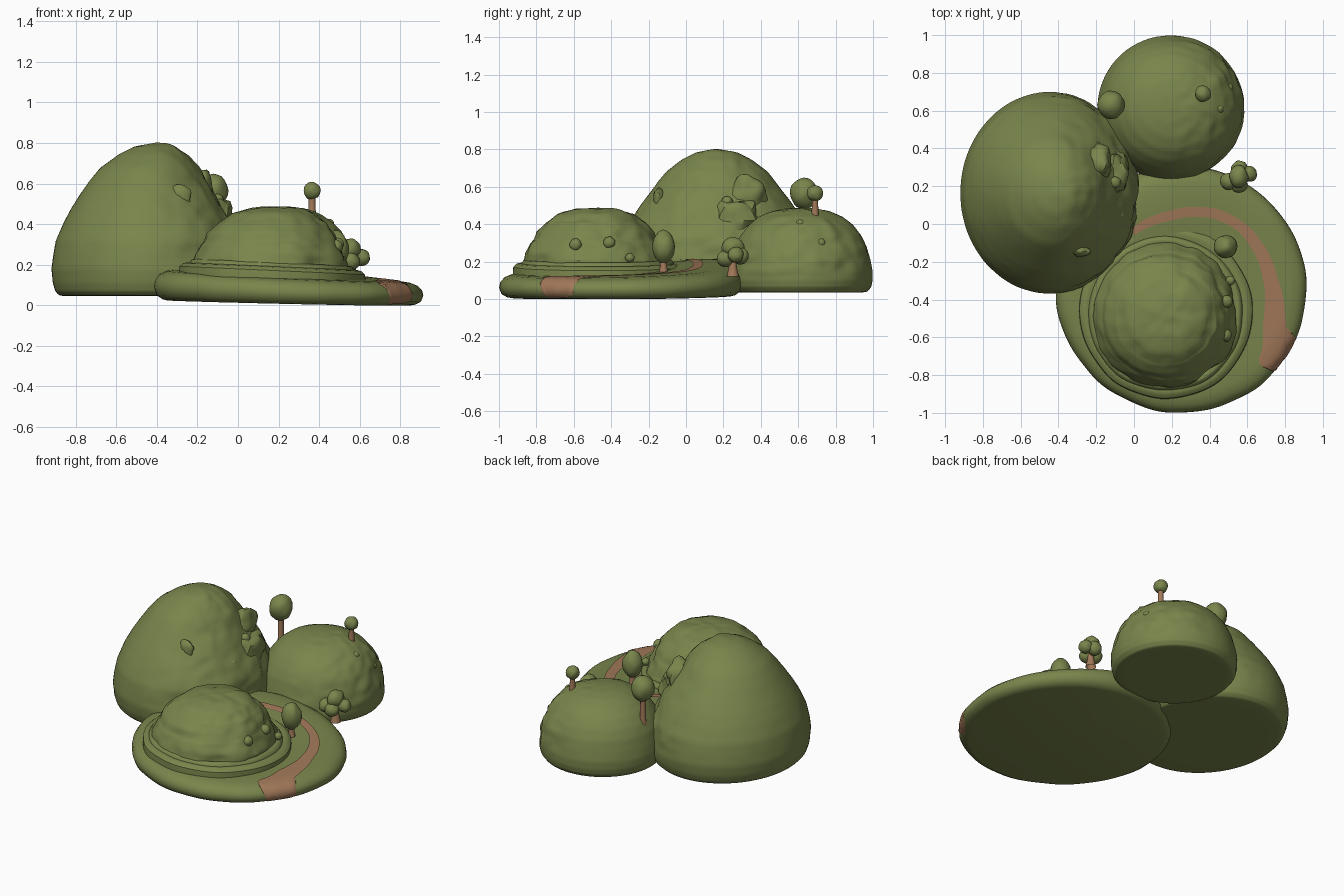
import bpy, bmesh, math
from mathutils import Vector, noise

if "Cube" in bpy.data.objects:
    bpy.data.objects.remove(bpy.data.objects["Cube"])


def material(name, rgb):
    m = bpy.data.materials.new(name)
    m.diffuse_color = (*rgb, 1)
    m.use_nodes = True
    m.node_tree.nodes["Principled BSDF"].inputs["Base Color"].default_value = m.diffuse_color
    return m


GREEN = material("grass_green", (0.19, 0.235, 0.072))
BROWN = material("earth_brown", (0.36, 0.19, 0.1))


def lerp(table, x):
    """Piecewise linear lookup of rows (x, a, b, ...)."""
    if x <= table[0][0]:
        return table[0][1:]
    for p, q in zip(table, table[1:]):
        if x <= q[0]:
            t = (x - p[0]) / (q[0] - p[0])
            return [a + (b - a) * t for a, b in zip(p[1:], q[1:])]
    return table[-1][1:]


def skin(name, func, nu, nv, mat, wrap=True, angle=35):
    """Grid surface from func(u, v), u and v in 0..1; u closes when wrapped."""
    bm = bmesh.new()
    cols = nu if wrap else nu + 1
    vs = [[bm.verts.new(func(i / nu, j / nv)) for j in range(nv + 1)] for i in range(cols)]
    for i in range(nu):
        for j in range(nv):
            k = (i + 1) % cols
            bm.faces.new((vs[i][j], vs[k][j], vs[k][j + 1], vs[i][j + 1]))
    bmesh.ops.remove_doubles(bm, verts=bm.verts, dist=0.0002)
    bmesh.ops.recalc_face_normals(bm, faces=bm.faces)
    return finish(name, bm, mat, angle)


def finish(name, bm, mat, angle=35):
    me = bpy.data.meshes.new(name)
    bm.to_mesh(me)
    bm.free()
    ob = bpy.data.objects.new(name, me)
    bpy.context.collection.objects.link(ob)
    me.materials.append(mat)
    bpy.ops.object.select_all(action='DESELECT')
    ob.select_set(True)
    bpy.context.view_layer.objects.active = ob
    bpy.ops.object.shade_smooth_by_angle(angle=math.radians(angle))
    return ob


def floor(x, y):
    return max(0.0, 0.022 * (0.9 - x) + 0.008 * y)


def hill(name, cx, cy, rx, ry, prof, rough, mask, nu=96, nv=56):
    """Lathe-like mound; prof rows are (radius fraction, z, x shift)."""
    rows = [(i / (len(prof) - 1), *p) for i, p in enumerate(prof)]

    def f(u, v):
        a = 2 * math.pi * u
        r, z, sh = lerp(rows, v)
        c, s = math.cos(a), math.sin(a)
        p = Vector((cx + sh + rx * r * c, cy + ry * r * s, z))
        if z > 0.1:
            k = rough * mask(c, s) * min(1, (z - 0.1) / 0.1)
            n = noise.noise(p * 7) + 0.7 * noise.noise(p * 17)
            p += Vector((c * r, s * r, 0.6 * (1 - r))) * n * k
        return p
    return skin(name, f, nu, nv, GREEN)


right_rough = lambda c, s: 0.1 + 0.9 * max(0, c) ** 0.7

# Large hill at back left
hill("large_hill", -0.445, 0.165, 0.475, 0.535,
     [(0, .045, 0), (.86, .045, 0), (.92, .05, 0), (.96, .07, 0), (.985, .11, 0),
      (1, .18, 0), (.98, .25, 0), (.95, .32, 0), (.87, .41, 0), (.79, .48, 0),
      (.71, .54, 0), (.61, .61, 0), (.51, .68, .01), (.35, .745, .025),
      (.2, .785, .035), (0, .803, .045)], 0.02, right_rough)

# Small hill at back right
hill("small_hill", 0.195, 0.615, 0.388, 0.383,
     [(0, .035, 0), (.86, .035, 0), (.93, .04, 0), (.98, .065, 0), (1, .1, 0), (1, .15, 0),
      (.97, .21, 0), (.92, .28, 0), (.84, .34, 0), (.73, .395, 0), (.58, .44, 0),
      (.4, .47, 0), (.2, .485, 0), (0, .488, 0)], 0.02, right_rough)

# Flat terrace at the front
TX, TY = 0.25, -0.345
TPROF = [(0, 0, 1), (.56, .56, 1), (.60, .60, .96), (.635, .637, .84), (.655, .658, .64),
         (.67, .663, .42), (.69, .65, .16), (.715, .62, .03), (.73, .60, 0), (1.0, 0, 0)]


def terrace(a, s, lift=0.0):
    r, f = lerp(TPROF, s)
    wob = 1 + 0.012 * noise.noise(Vector((3 * math.cos(a), 3 * math.sin(a), s * 6))) * min(1, s * 2)
    r = r * wob + (lift if s > 0.6 else 0)
    x, y = TX + r * math.cos(a), TY + 0.985 * r * math.sin(a)
    top = 0.145 - 0.05 * (x - 0.25) + 0.02 * (y + 0.35)
    top += 0.05 * math.exp(-((x - 0.1) ** 2 + (y - 0.1) ** 2) / 0.12)
    b = floor(x, y)
    return Vector((x, y, b + (top - b) * f + (lift if s < 0.64 else 0)))


SV = [i * .07 for i in range(9)] + [.58, .60, .618, .635, .645, .655, .67, .69, .715, .73, 1.0]
skin("terrace", lambda u, v: terrace(2 * math.pi * u, SV[round(v * (len(SV) - 1))]),
     120, len(SV) - 1, GREEN, angle=50)

# Winding path on the terrace: (angle, inner, outer) running over the front rim
PATH = [(-44, .575, .60), (-42, .55, .66), (-39, .545, .715), (-24, .47, .70), (-21, .465, .60),
        (-12, .45, .565), (6, .435, .515), (30, .43, .495), (49, .43, .487), (70, .41, .465),
        (97, .37, .425), (130, .38, .42)]


def path(u, v):
    deg = -44 + 174 * u
    a, b = lerp(PATH, deg)
    return terrace(math.radians(deg), a + (b - a) * v, 0.006)


skin("path", path, 110, 10, BROWN, wrap=False, angle=50)


# Stepped rings around the front dome
def ring(name, cx, cy, r, z0, z1, w):
    prof = [(r - w - .05, z1 - .02), (r - w, z1 - .006), (r - w * .6, z1), (r - w * .3, z1 - .004),
            (r, z1 - .02), (r + .003, (z0 + z1) / 2), (r, z0)]

    def f(u, v):
        a = 2 * math.pi * u
        q, z = prof[round(v * 6)]
        q += 0.012 * noise.noise(Vector((2 * math.cos(a), 2 * math.sin(a), r * 9)))
        x, y = cx + q * math.cos(a), cy + q * math.sin(a)
        return (x, y, z - 0.045 * (x - cx))
    return skin(name, f, 96, 6, GREEN, angle=40)


ring("lower_ring", 0.17, -0.465, 0.457, 0.08, 0.192, 0.06)
ring("upper_ring", 0.165, -0.475, 0.41, 0.12, 0.212, 0.04)

# Front dome with a craggy surface
hill("front_dome", 0.16, -0.485, 0.385, 0.385,
     [(1, .1, 0), (1, .2, 0), (.96, .25, 0), (.89, .30, 0), (.86, .315, 0), (.81, .36, 0),
      (.7, .405, .01), (.66, .415, .01), (.53, .455, .015), (.3, .482, .02), (.15, .488, .02),
      (0, .488, .02)], 0.022, lambda c, s: 0.6 + 0.5 * max(0, c), 80, 40)


# Rounded lumps: foliage, shrubs and rocks
def lump(name, loc, rad, wob=0.1):
    bm = bmesh.new()
    bmesh.ops.create_icosphere(bm, subdivisions=3, radius=1)
    for v in bm.verts:
        n = noise.noise(v.co * 1.6 + Vector(loc) * 9)
        v.co *= 1 + wob * n
        v.co = Vector([c * r + o for c, r, o in zip(v.co, rad, loc)])
    return finish(name, bm, GREEN)


def trunk(name, x, y, z0, z1, r):
    rows = [(0, 1.5), (.3, 1), (.7, .85), (1, .9)]
    return skin(name, lambda u, v: (x + r * lerp(rows, v)[0] * math.cos(2 * math.pi * u),
                                    y + r * lerp(rows, v)[0] * math.sin(2 * math.pi * u),
                                    z0 + (z1 - z0) * v), 12, 6, BROWN)


TREES = [("saddle_tree", -0.12, 0.63, 0.25, 0.565, (.072, .075, .082), .02),
         ("hilltop_tree", 0.365, 0.69, 0.40, 0.565, (.043, .043, .043), .019),
         ("terrace_tree", 0.485, -0.12, 0.12, 0.28, (.062, .06, .088), .019),
         ("leafy_bush", 0.555, 0.25, 0.12, 0.275, (.05, .06, .055), .022)]
for name, x, y, z0, zc, rad, tr in TREES:
    lump(name + "_crown", (x, y, zc), rad)
    trunk(name + "_trunk", x, y, z0, zc, tr)

# Extra foliage balls of the leafy bush
for i, (x, y, z, r) in enumerate([(.50, .225, .225, .045), (.61, .265, .235, .042),
                                  (.555, .21, .215, .045), (.56, .29, .23, .045)]):
    lump(f"leafy_bush_ball_{i}", (x, y, z), (r, r, r))

# Shrubs on the dome and stones on the hills
SHRUBS = [(.485, -.59, .29, .033), (.49, -.41, .30, .033), (.51, -.30, .22, .025),
          (.47, -.50, .24, .025), (-.08, .05, .42, .03), (-.04, .16, .33, .025),
          (-.10, .22, .52, .03), (.45, .61, .40, .025), (.50, .72, .30, .025)]
for i, (x, y, z, r) in enumerate(SHRUBS):
    lump(f"shrub_{i}", (x, y, z), (r, r, r))
lump("hill_rock", (-.28, -.145, .54), (.05, .03, .055), .25)
lump("hill_ridge", (-.18, .33, .56), (.06, .10, .1), .3)
lump("hill_crag", (-.10, .27, .42), (.07, .12, .12), .35)
